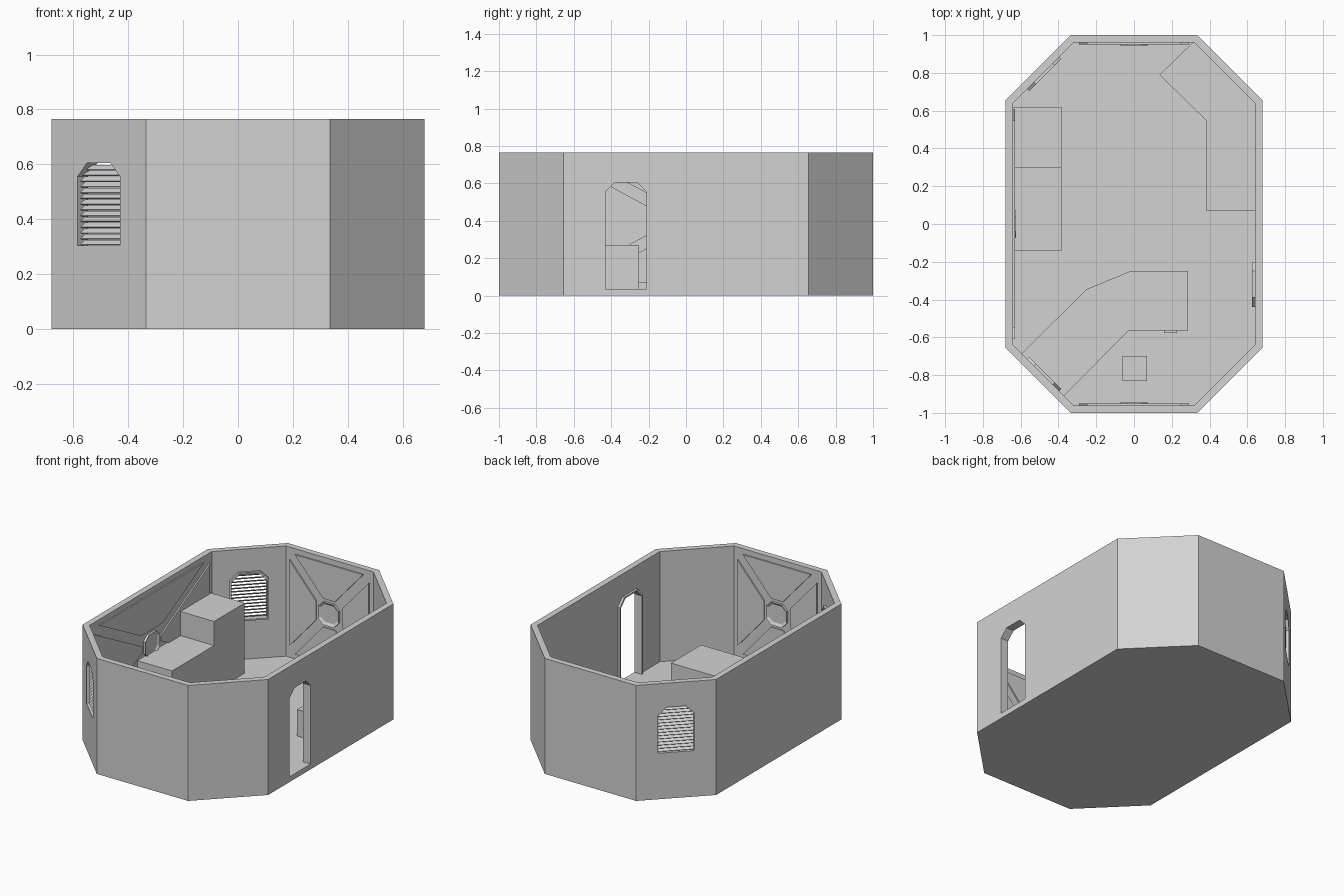
import bpy, bmesh, math
from mathutils import Matrix, Vector

cube = bpy.data.objects.get("Cube")
if cube:
    bpy.data.objects.remove(cube, do_unlink=True)

grey = bpy.data.materials.new("plain grey")
grey.use_nodes = True
GREY = (0.65, 0.65, 0.65, 1)
grey.diffuse_color = GREY
grey.node_tree.nodes["Principled BSDF"].inputs["Base Color"].default_value = GREY

FLOOR, TOP = 0.035, 0.765


def prism(name, outline, low, high, matrix=None, dish=0):
    """Extrude a flat outline; dish presses an inset into the end face."""
    bm = bmesh.new()
    face = bm.faces.new([bm.verts.new((x, y, low)) for x, y in outline])
    made = bmesh.ops.extrude_face_region(bm, geom=[face])["geom"]
    new = [g for g in made if isinstance(g, bmesh.types.BMVert)]
    bmesh.ops.translate(bm, verts=new, vec=(0, 0, high - low))
    bmesh.ops.recalc_face_normals(bm, faces=bm.faces)
    if dish:
        bm.faces.ensure_lookup_table()
        cap = max(bm.faces, key=lambda f: f.calc_center_median().z)
        bmesh.ops.inset_region(bm, faces=[cap], thickness=dish, depth=0)
        bmesh.ops.translate(bm, verts=cap.verts, vec=(0, 0, -(high - low) * 0.7))
    mesh = bpy.data.meshes.new(name)
    bm.to_mesh(mesh)
    bm.free()
    mesh.materials.append(grey)
    obj = bpy.data.objects.new(name, mesh)
    bpy.context.collection.objects.link(obj)
    if matrix:
        obj.matrix_world = matrix
    return obj


def cut(targets, cutter):
    bpy.context.view_layer.update()
    for obj in targets:
        mod = obj.modifiers.new("opening", 'BOOLEAN')
        mod.operation, mod.solver, mod.object = 'DIFFERENCE', 'EXACT', cutter
        with bpy.context.temp_override(object=obj, active_object=obj):
            bpy.ops.object.modifier_apply(modifier=mod.name)
    bpy.data.objects.remove(cutter, do_unlink=True)


def rect(x0, x1, y0, y1):
    return [(x0, y0), (x1, y0), (x1, y1), (x0, y1)]


def octagon(hx, hy, c):
    half = [(hx, c - hy), (hx, hy - c), (hx - c, hy), (c - hx, hy)]
    return half + [(-x, -y) for x, y in half]


def arch(half, low, high, c=0.05):
    return [(-half, low), (half, low), (half, high - c), (half - c, high),
            (c - half, high), (-half, high - c)]


def wall_space(x, y, nx, ny):
    """Local x along the wall, y up, z into the room."""
    n = Vector((nx, ny, 0)).normalized()
    up = Vector((0, 0, 1))
    m = Matrix((up.cross(n), up, n)).transposed().to_4x4()
    m.translation = (x, y, 0)
    return m


# Room shell: floor and eight walls
shell = prism("room_shell", octagon(0.68, 1, 0.345), 0, TOP)
cut([shell], prism("room_cutter", octagon(0.64, 0.96, 0.32), FLOOR, 1))


# Openings with an inner rim
def opening(name, space, low, high, rim_low):
    rim = prism(name + "_rim", arch(0.12, rim_low, high + 0.01), -0.005, 0.015, space)
    cut([shell, rim], prism(name + "_cutter", arch(0.11, low, high), -0.15, 0.1, space))


opening("doorway", wall_space(0.64, -0.32, -1, 0), FLOOR, 0.605, FLOOR)

# Louvred windows in two corner walls
for side, sign in (("front", -1), ("back", 1)):
    space = wall_space(-0.48, sign * 0.8, 1, -sign)
    opening(side + "_window", space, 0.305, 0.605, 0.295)
    for i in range(14):
        z = 0.315 + i * 0.021
        half = 0.11 - max(0, z - 0.555)
        tilt = Matrix.Translation((0, z, -0.01)) @ Matrix.Rotation(math.radians(-35), 4, 'X')
        prism(side + "_window_slat", rect(-half, half, -0.002, 0.002),
              -0.014, 0.014, space @ tilt)


# Braced wall panels: four raised plates leaving diagonal channels, and a hub
def braced_wall(name, space, hu, hv=0.33, gap=0.03, start=0.095):
    centre = space @ Matrix.Translation((0, 0.4, 0))
    diagonal = math.hypot(hu, hv)
    for s in (1, -1):
        for label, a, b in (("end", hu, hv), ("side", hv, hu)):
            g = gap * diagonal / b
            wide, thin = a - g, max(start * a / b - g, 0.004)
            pts = [(-wide, s * b), (wide, s * b), (thin, s * start), (-thin, s * start)]
            if label == "side":
                pts = [(v, u) for u, v in pts]
            prism(name + "_" + label + "_plate", pts, 0, 0.009, centre)
    prism(name + "_hub", octagon(0.075, 0.075, 0.035), 0, 0.016, centre, dish=0.018)


braced_wall("back_wall", wall_space(0, 0.96, 0, -1), 0.29)
braced_wall("front_wall", wall_space(0, -0.96, 0, 1), 0.29)
braced_wall("right_wall", wall_space(-0.64, 0, 1, 0), 0.61)

# Furniture blocks
prism("long_bench", rect(-0.64, -0.385, -0.14, 0.62), FLOOR, 0.34)
prism("bench_cabinet", rect(-0.64, -0.385, 0.30, 0.62), 0.34, 0.5)
prism("corner_counter", [(0.385, 0.07), (0.64, 0.07), (0.64, 0.64), (0.315, 0.965),
                         (0.135, 0.79), (0.385, 0.545)], FLOOR, 0.21)
prism("front_counter", [(0.285, -0.565), (0.285, -0.25), (-0.02, -0.25), (-0.25, -0.345),
                        (-0.595, -0.685), (-0.37, -0.91), (-0.03, -0.565)], FLOOR, 0.27)
prism("counter_drawer", rect(0.16, 0.225, -0.577, -0.565), 0.15, 0.21)
prism("stool", rect(-0.06, 0.07, -0.83, -0.70), FLOOR, 0.16)
